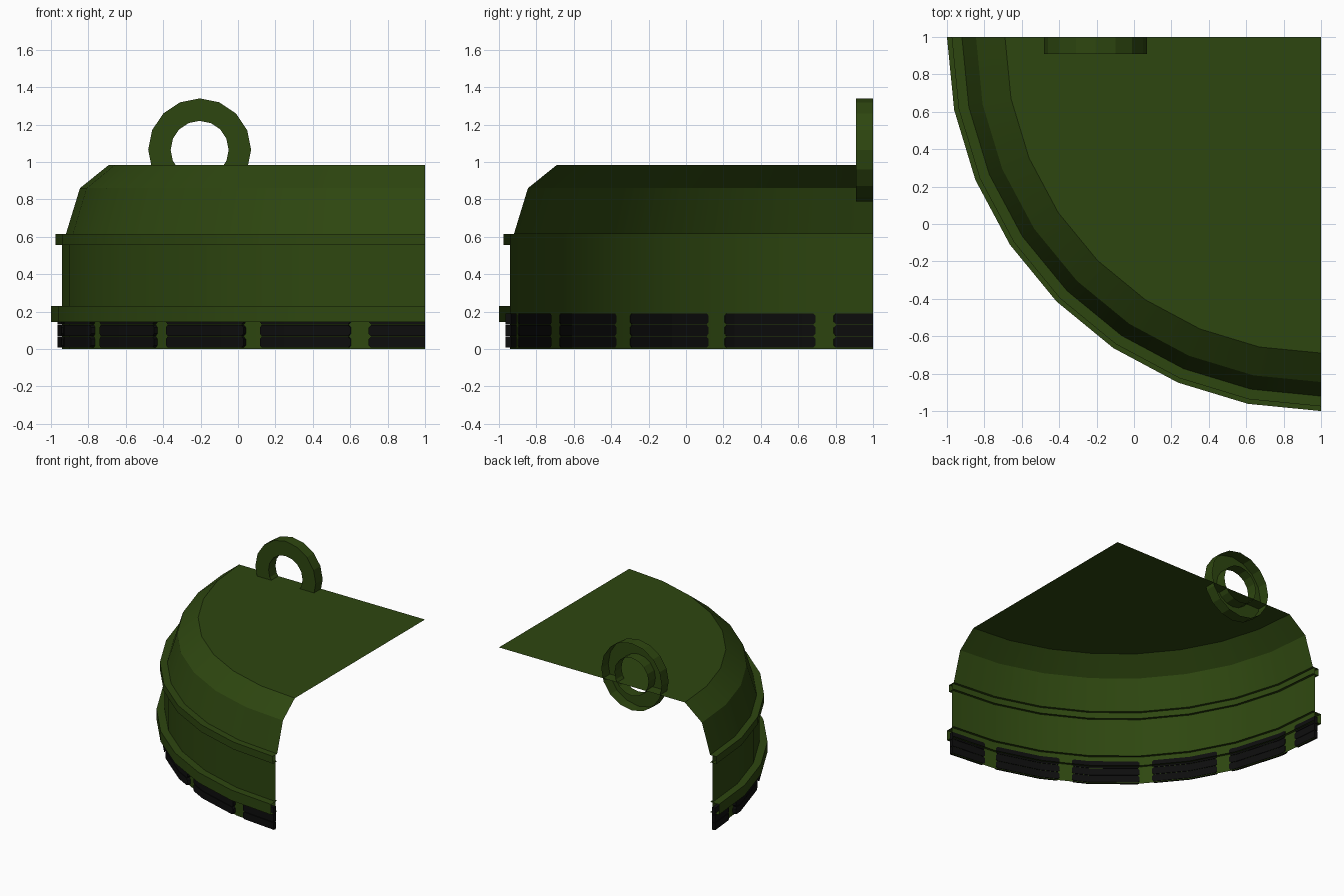
import bpy, math

if "Cube" in bpy.data.objects:
    bpy.data.objects.remove(bpy.data.objects["Cube"])

STEP = 11.25          # facet size of the quarter drum, degrees
CX, CY = 1.0, 1.0     # drum axis


def material(name, rgb):
    m = bpy.data.materials.new(name)
    m.diffuse_color = (*rgb, 1)
    m.use_nodes = True
    m.node_tree.nodes["Principled BSDF"].inputs["Base Color"].default_value = m.diffuse_color
    return m


GREEN = material("olive green", (0.027, 0.062, 0.005))
BLACK = material("rubber black", (0.004, 0.004, 0.004))


def make(name, verts, faces, mat, smooth=True):
    me = bpy.data.meshes.new(name)
    me.from_pydata(verts, [], faces)
    me.validate()
    me.materials.append(mat)
    ob = bpy.data.objects.new(name, me)
    bpy.context.collection.objects.link(ob)
    if smooth:
        bpy.ops.object.select_all(action='DESELECT')
        ob.select_set(True)
        bpy.context.view_layer.objects.active = ob
        bpy.ops.object.shade_smooth_by_angle(angle=math.radians(30))
    return ob


def point(r, deg, z):
    """Point on the faceted drum; deg 0 is the -x side, 90 is the -y side."""
    off = deg % STEP - STEP / 2
    rr = r * math.cos(math.radians(STEP / 2)) / math.cos(math.radians(off))
    a = math.radians(180 + deg)
    return (CX + rr * math.cos(a), CY + rr * math.sin(a), z)


def quarter(name, profile):
    """Sweep an open (radius, height) profile through the quarter turn."""
    n = len(profile)
    verts = [point(r, i * STEP, z) for i in range(9) for r, z in profile]
    faces = [(i * n + j, (i + 1) * n + j, (i + 1) * n + j + 1, i * n + j + 1)
             for i in range(8) for j in range(n - 1)]
    return make(name, verts, faces, GREEN)


# drum wall with its sloped shoulder
quarter("drum_shell", [(1.94, 0), (1.94, 0.615), (1.92, 0.615),
                       (1.845, 0.86), (1.69, 0.985)])

# flat lid
rim = [point(1.69, i * STEP, 0.985) for i in range(9)]
make("lid", [(CX, CY, 0.985)] + rim, [tuple(range(10))], GREEN, False)

# raised bands
for name, r, z0, z1 in (("lower_band", 2.0, 0.145, 0.23),
                        ("upper_band", 1.975, 0.555, 0.615)):
    quarter(name, [(1.92, z0), (r, z0), (r, z1), (1.92, z1)])

# black grip rods: three stacked rows, split by gaps every 18 degrees
verts, faces = [], []
for z in (0.037, 0.099, 0.161):
    for k in range(-1, 5):
        a0, a1 = 7.7 + 18 * k + 1.45, 7.7 + 18 * (k + 1) - 1.45
        cols = [(a0, 0.017), (a0 + 0.35, 0.029), (a1 - 0.35, 0.029), (a1, 0.017)]
        cols += [(i * STEP, 0.029) for i in range(9) if a0 + 0.4 < i * STEP < a1 - 0.4]
        cols = sorted(c for c in cols if 0 <= c[0] <= 90)
        b = len(verts)
        for a, h in cols:
            verts += [point(1.935, a, z - h), point(1.965, a, z - h),
                      point(1.965, a, z + h), point(1.935, a, z + h)]
        for i in range(len(cols) - 1):
            p, q = b + 4 * i, b + 4 * i + 4
            faces += [(p + j, q + j, q + (j + 1) % 4, p + (j + 1) % 4) for j in range(4)]
        e = len(verts) - 4
        faces += [(b, b + 1, b + 2, b + 3), (e + 3, e + 2, e + 1, e)]
make("grip_rods", verts, faces, BLACK, False)

# lifting ring: half-depth channel, open on the cut plane at the back
section = [(0.155, 1.0), (0.155, 0.91), (0.275, 0.91), (0.275, 1.0)]
verts, faces = [], []
for i in range(16):
    a = math.tau * i / 16
    verts += [(-0.205 + r * math.cos(a), y, 1.065 + r * math.sin(a)) for r, y in section]
    p, q = 4 * i, 4 * ((i + 1) % 16)
    faces += [(p + j, p + j + 1, q + j + 1, q + j) for j in range(3)]
make("lifting_ring", verts, faces, GREEN, False)
